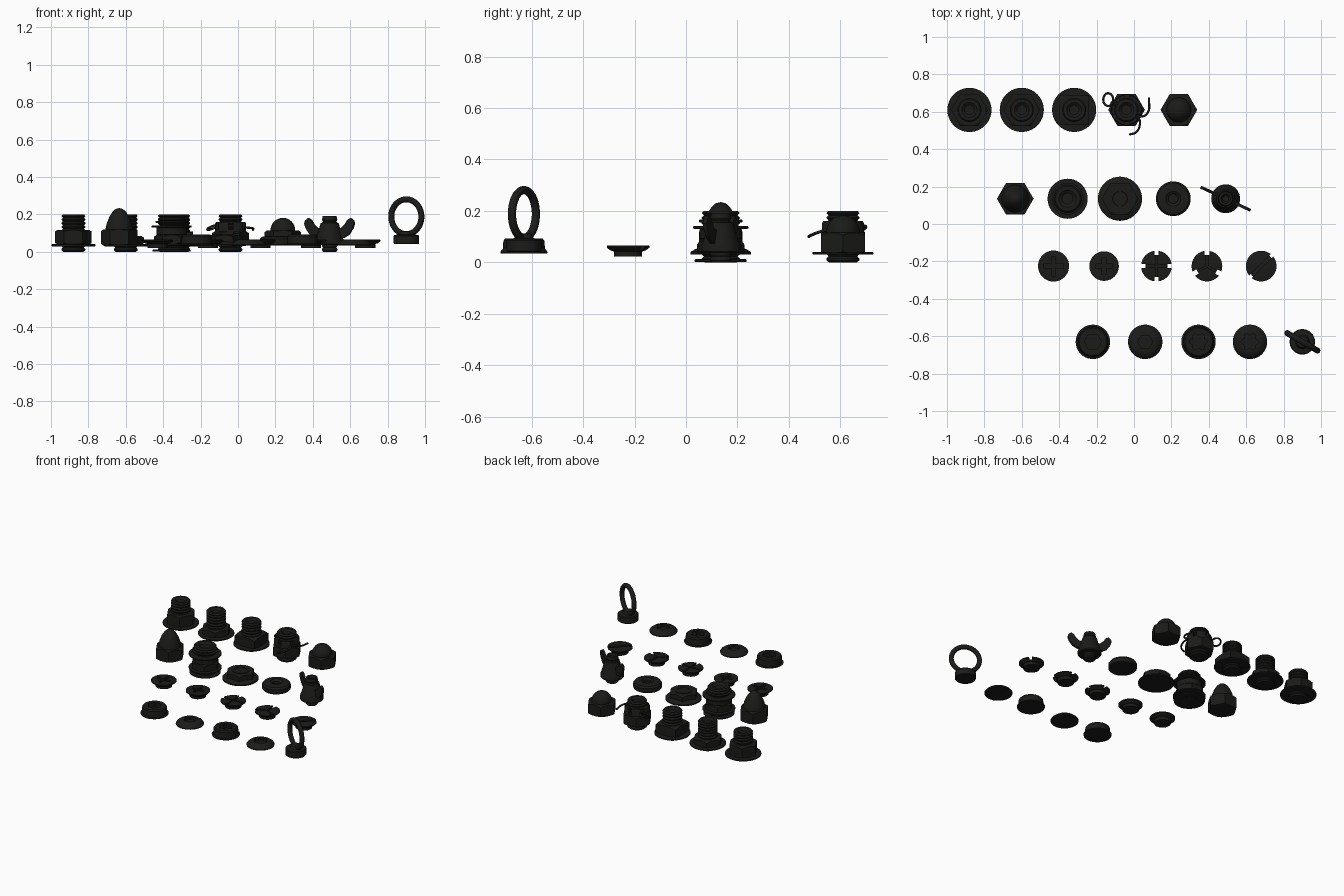
import bpy, bmesh, math
from mathutils import Vector, Matrix

if "Cube" in bpy.data.objects:
    bpy.data.objects.remove(bpy.data.objects["Cube"])

mat = bpy.data.materials.new("black_steel")
mat.diffuse_color = (0.011, 0.011, 0.01, 1)
mat.use_nodes = True
mat.node_tree.nodes["Principled BSDF"].inputs["Base Color"].default_value = mat.diffuse_color


def finish(bm, name, loc=(0, 0), rot=0):
    bmesh.ops.recalc_face_normals(bm, faces=bm.faces)
    me = bpy.data.meshes.new(name)
    bm.to_mesh(me)
    bm.free()
    me.materials.append(mat)
    ob = bpy.data.objects.new(name, me)
    ob.location = (loc[0], loc[1], 0)
    ob.rotation_euler.z = rot
    bpy.context.collection.objects.link(ob)
    return ob


def lathe(name, prof, loc, seg=40):
    """Solid of revolution from (radius, z) points, capped at both ends."""
    bm = bmesh.new()
    rings = []
    for r, z in prof:
        rings.append([bm.verts.new((r * math.cos(2 * math.pi * i / seg), r * math.sin(2 * math.pi * i / seg), z))
                      for i in range(seg)])
    for a, b in zip(rings, rings[1:]):
        for i in range(seg):
            j = (i + 1) % seg
            bm.faces.new((a[i], a[j], b[j], b[i]))
    bm.faces.new(rings[0])
    bm.faces.new(rings[-1])
    return finish(bm, name, loc)


def prism(name, pts, z0, z1, loc=(0, 0), rot=0):
    bm = bmesh.new()
    f = bm.faces.new([bm.verts.new((x, y, z0)) for x, y in pts])
    ext = bmesh.ops.extrude_face_region(bm, geom=[f])
    bmesh.ops.translate(bm, vec=(0, 0, z1 - z0), verts=[v for v in ext["geom"] if isinstance(v, bmesh.types.BMVert)])
    return finish(bm, name, loc, rot)


def ngon(n, r, off=0.0):
    return [(r * math.cos(2 * math.pi * i / n + off), r * math.sin(2 * math.pi * i / n + off)) for i in range(n)]


def boolean(ob, cutter, op):
    cutter.hide_render = True
    m = ob.modifiers.new("cut", "BOOLEAN")
    m.object, m.operation, m.solver = cutter, op, "EXACT"
    bpy.context.view_layer.objects.active = ob
    bpy.ops.object.modifier_apply(modifier=m.name)
    bpy.data.objects.remove(cutter)


def nut(name, loc, z0, z1, sides=6, r=0.098, off=0.0):
    """Polygonal nut with corners turned down by a chamfer cone."""
    ob = prism(name, ngon(sides, r, off), z0, z1, loc)
    ap = r * math.cos(math.pi / sides)
    c = lathe("chamfer", [(ap, z0 - 0.001), (r + 0.004, z0 + 0.008), (r + 0.004, z1 - 0.012), (ap - 0.002, z1 + 0.001)], loc)
    boolean(ob, c, "INTERSECT")
    return ob


def bolt(name, loc, r=0.064, top=0.2, bottom=0.0, pitch=0.02):
    """Threaded shank with a chamfered, dimpled end."""
    prof = [(r * 0.85, bottom), (r, bottom + 0.008)]
    z = bottom + 0.015
    while z < top - 0.02:
        prof += [(r, z), (r * 0.88, z + pitch * 0.4), (r, z + pitch * 0.8)]
        z += pitch
    prof += [(r * 0.9, top), (r * 0.62, top), (r * 0.4, top - 0.012), (r * 0.05, top - 0.012)]
    return lathe(name, prof, loc)


def washer(name, loc, r, z0, z1):
    return lathe(name, [(r - 0.003, z0), (r, z0 + 0.002), (r, z1 - 0.002), (r - 0.003, z1)], loc)


def tube(name, pts, radius, loc, cyclic=False):
    cu = bpy.data.curves.new(name, "CURVE")
    cu.dimensions = "3D"
    cu.bevel_depth, cu.bevel_resolution, cu.use_fill_caps = radius, 4, True
    s = cu.splines.new("BEZIER")
    s.bezier_points.add(len(pts) - 1)
    for bp, p in zip(s.bezier_points, pts):
        bp.co = p
        bp.handle_left_type = bp.handle_right_type = "AUTO"
    s.use_cyclic_u = cyclic
    cu.materials.append(mat)
    ob = bpy.data.objects.new(name, cu)
    ob.location = (loc[0], loc[1], 0)
    bpy.context.collection.objects.link(ob)


def slot(ob, loc, angle, x0, x1, w, z0, z1=0.3):
    pts = [(x0, -w / 2), (x1, -w / 2), (x1, w / 2), (x0, w / 2)]
    boolean(ob, prism("slot_cutter", pts, z0, z1, loc, math.radians(angle)), "DIFFERENCE")


def arc(r, z, h, n=8, end=0.03):
    """Dome profile from (r, z) rising by h."""
    return [(max(r * math.cos(math.pi / 2 * i / n), r * end), z + h * math.sin(math.pi / 2 * i / n)) for i in range(n + 1)]


# Back row: three bolts with washers and thick, thin and square nuts
for x, kind in ((-0.88, "thick"), (-0.60, "thin"), (-0.32, "square")):
    p = (x, 0.61)
    bolt(kind + "_nut_bolt", p)
    washer(kind + "_nut_washer", p, 0.118, 0.03, 0.041)
    if kind == "square":
        nut("square_nut", p, 0.041, 0.11, 4, 0.112, math.pi / 4)
    else:
        nut(kind + "_hex_nut", p, 0.041, 0.118 if kind == "thick" else 0.085)

# Castle nut with bolt and split pin
p = (-0.04, 0.61)
bolt("castle_bolt", p)
nut("castle_nut_base", p, 0.037, 0.11)
crown = lathe("castle_nut_crown", [(0.083, 0.1), (0.083, 0.15), (0.078, 0.16), (0.02, 0.16)], p)
for k in range(3):
    slot(crown, p, 30 + 60 * k, -0.15, 0.15, 0.024, 0.12)
tube("split_pin_loop", [(-0.093 + 0.026 * math.cos(a) - 0.005, 0.055 + 0.034 * math.sin(a), 0.13 - 0.012 * math.cos(a + 2.5))
                        for a in [math.pi / 4 * i for i in range(8)]], 0.006, p, True)
tube("split_pin_upper_leg", [(-0.08, 0.045, 0.13), (0, 0.004, 0.13), (0.08, -0.035, 0.13), (0.113, -0.015, 0.127), (0.12, 0.065, 0.118)], 0.006, p)
tube("split_pin_lower_leg", [(-0.085, 0.04, 0.13), (0, -0.004, 0.13), (0.065, -0.045, 0.13), (0.07, -0.085, 0.12), (0.05, -0.12, 0.107), (0.015, -0.132, 0.1)], 0.006, p)

# Domed cap nut
p = (0.24, 0.61)
nut("cap_nut_base", p, 0.036, 0.115)
lathe("cap_nut_dome", [(0.066, 0.1)] + arc(0.066, 0.115, 0.067), p)

# Pointed acorn nut
p = (-0.635, 0.135)
nut("acorn_nut_base", p, 0.036, 0.12)
lathe("acorn_nut_point", [(0.075, 0.1), (0.073, 0.125), (0.066, 0.155), (0.053, 0.187), (0.037, 0.213), (0.02, 0.229), (0.002, 0.234)], p)

# Stacked washers on a bolt
p = (-0.355, 0.135)
bolt("stack_bolt", p, 0.074)
for n, (r, z) in enumerate(((0.101, 0.001), (0.107, 0.032), (0.107, 0.13), (0.085, 0.155))):
    washer("stack_washer_%d" % (n + 1), p, r, z, z + 0.011)
nut("stack_nut", p, 0.043, 0.09, 6, 0.095)
washer("stack_spacer", p, 0.082, 0.09, 0.13)

# Flanged nut
p = (-0.075, 0.135)
lathe("flange_nut_skirt", [(0.118, 0.031), (0.118, 0.04), (0.098, 0.052), (0.06, 0.06)], p)
nut("flange_nut_body", p, 0.045, 0.09)
lathe("flange_nut_bore_plug", [(0.055, 0.08), (0.055, 0.094), (0.04, 0.094), (0.035, 0.08)], p)

# Round nut with central bore
p = (0.21, 0.135)
lathe("round_nut", [(0.088, 0.034), (0.093, 0.04), (0.093, 0.068), (0.084, 0.08), (0.055, 0.085), (0.04, 0.085),
                    (0.026, 0.075), (0.026, 0.06), (0.002, 0.06)], p)

# Wing nut
p, tilt = (0.49, 0.135), math.radians(-25)
bolt("wing_nut_bolt", p, 0.041, 0.192)
lathe("wing_nut_hub", [(0.072, 0.036), (0.077, 0.042), (0.077, 0.06), (0.066, 0.09), (0.055, 0.13), (0.048, 0.155), (0.03, 0.157)], p)
wing = [(0.03, 0.07), (0.085, 0.075), (0.115, 0.092), (0.138, 0.125), (0.147, 0.15), (0.142, 0.168), (0.125, 0.181),
        (0.108, 0.172), (0.092, 0.148), (0.07, 0.128), (0.03, 0.125)]
for side, s in (("right", 1), ("left", -1)):
    w = prism(side + "_wing", [(x * s, z) for x, z in wing], -0.008, 0.008)
    w.data.transform(Matrix.Rotation(math.pi / 2, 4, "X"))
    w.location, w.rotation_euler.z = (p[0], p[1], 0), tilt


# Third row: countersunk heads with cross, slotted and three-way drives
def flat_head(name, p, r=0.082):
    return lathe(name, [(0.054, 0.022), (0.054, 0.042), (0.068, 0.046), (r, 0.057), (r, 0.064), (r - 0.006, 0.066)], p)


y = -0.225
for name, x, r, length in (("cross_head", -0.43, 0.083, 0.052), ("small_cross_head", -0.16, 0.079, 0.044)):
    h = flat_head(name, (x, y), r)
    for a in (0, 90):
        slot(h, (x, y), a, -length, length, 0.02, 0.042)
h = flat_head("four_notch_head", (0.12, y))
for a in (0, 90, 180, 270):
    slot(h, (0.12, y), a, 0.058, 0.2, 0.022, 0.0)
    slot(h, (0.12, y), a, -0.01, 0.07, 0.01, 0.054)
h = flat_head("three_notch_head", (0.39, y))
for a in (90, 210, 330):
    slot(h, (0.39, y), a, 0.058, 0.2, 0.026, 0.0)
    slot(h, (0.39, y), a, -0.005, 0.07, 0.01, 0.054)
h = flat_head("single_slot_head", (0.68, y))
slot(h, (0.68, y), 45, -0.2, 0.2, 0.018, 0.048)

# Front row: tall and low socket heads with hex and star drives
star = [((0.041 + 0.007 * math.cos(6 * a)) * math.cos(a), (0.041 + 0.007 * math.cos(6 * a)) * math.sin(a))
        for a in [math.pi / 24 * i for i in range(48)]]
for name, x, tall, shape in (("tall_hex_socket", -0.22, True, ngon(6, 0.046)), ("low_hex_socket", 0.06, False, ngon(6, 0.04)),
                             ("tall_star_socket", 0.345, True, star), ("low_star_socket", 0.62, False, star)):
    p = (x, -0.63)
    if tall:
        prof, floor = [(0.09, 0.034), (0.092, 0.04), (0.082, 0.044), (0.08, 0.084), (0.073, 0.092), (0.06, 0.092)], 0.06
    else:
        prof, floor = [(0.09, 0.034), (0.092, 0.04), (0.084, 0.051), (0.07, 0.061), (0.055, 0.067)], 0.048
    boolean(lathe(name, prof, p), prism("drive_cutter", shape, floor, 0.3, p), "DIFFERENCE")

# Eye bolt
p, a = (0.90, -0.63), math.radians(-30)
lathe("eye_base", [(0.064, 0.041), (0.068, 0.045), (0.068, 0.085), (0.064, 0.09), (0.038, 0.094), (0.03, 0.11), (0.024, 0.112)], p)
bpy.ops.mesh.primitive_torus_add(major_radius=0.093, minor_radius=0.016, major_segments=48, minor_segments=14,
                                 location=(p[0], p[1], 0.188), rotation=(math.pi / 2, 0, a))
eye = bpy.context.object
eye.name = "eye_ring"
eye.data.materials.append(mat)

# Smooth shading with sharp edges kept
bpy.ops.object.select_all(action="DESELECT")
for ob in bpy.data.objects:
    if ob.type == "MESH":
        ob.select_set(True)
        bpy.context.view_layer.objects.active = ob
bpy.ops.object.shade_smooth_by_angle(angle=math.radians(30))
